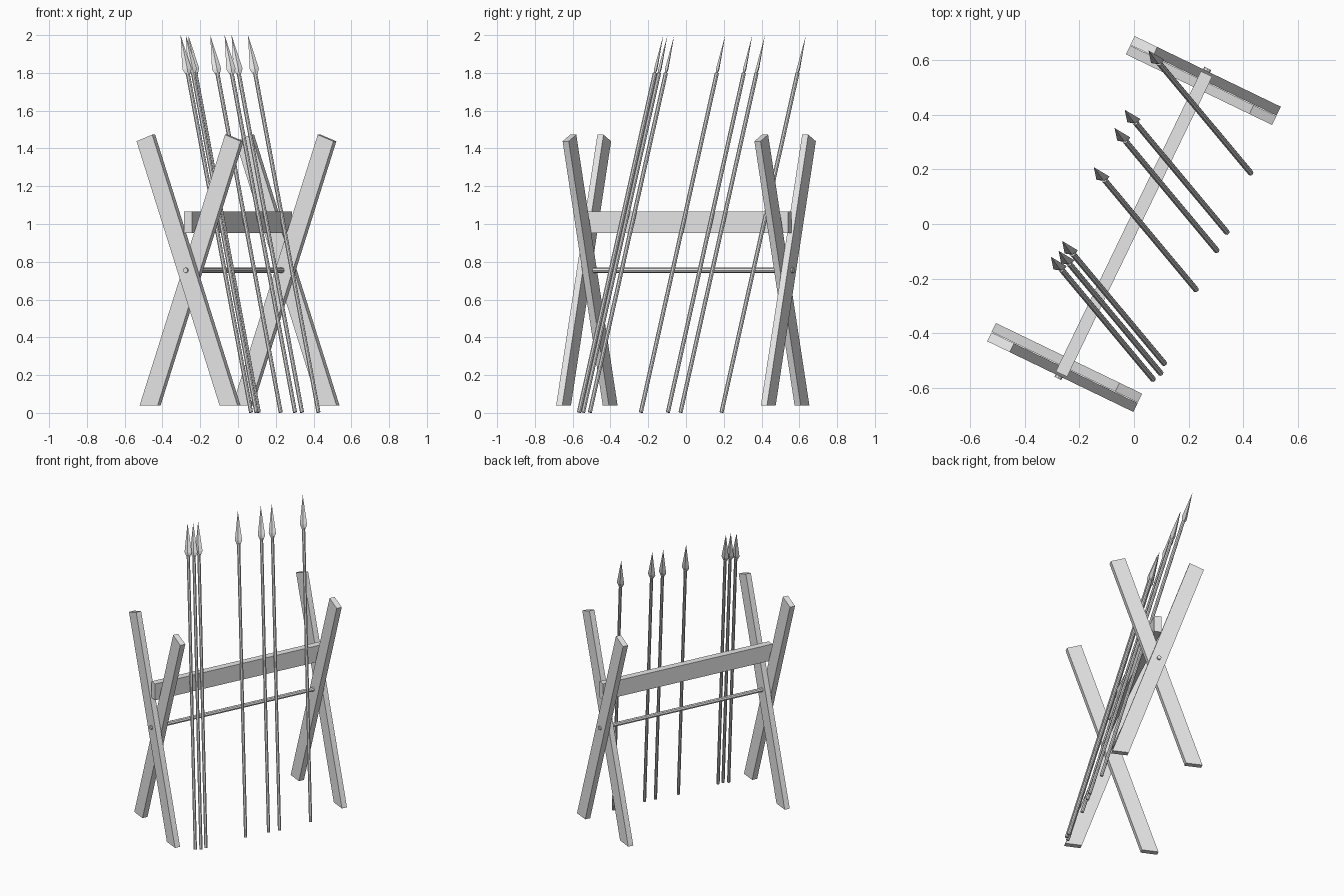
import bpy, bmesh, math
from mathutils import Matrix, Vector

if "Cube" in bpy.data.objects:
    bpy.data.objects.remove(bpy.data.objects["Cube"])

grey = bpy.data.materials.new("plain_grey")
grey.use_nodes = True
grey.diffuse_color = (0.8, 0.8, 0.8, 1)
grey.node_tree.nodes["Principled BSDF"].inputs["Base Color"].default_value = (0.8, 0.8, 0.8, 1)

# The rack stands turned: local x runs across its trestles, local y along the beam
TURN = Matrix.Rotation(math.radians(-25.8), 4, "Z")


def finish(name, bm, matrix):
    bmesh.ops.recalc_face_normals(bm, faces=bm.faces)
    mesh = bpy.data.meshes.new(name)
    bm.to_mesh(mesh)
    bm.free()
    mesh.materials.append(grey)
    obj = bpy.data.objects.new(name, mesh)
    obj.matrix_world = matrix
    bpy.context.collection.objects.link(obj)
    return obj


def plank(name, profile, y0, y1):
    """Extrude an (x, z) profile from y0 to y1."""
    bm = bmesh.new()
    face = bm.faces.new([bm.verts.new((x, y0, z)) for x, z in profile])
    out = bmesh.ops.extrude_face_region(bm, geom=[face])
    verts = [g for g in out["geom"] if isinstance(g, bmesh.types.BMVert)]
    bmesh.ops.translate(bm, verts=verts, vec=(0, y1 - y0, 0))
    return finish(name, bm, TURN)


def cone(bm, sides, r0, r1, start, end, matrix=Matrix()):
    """Add a cone or cylinder along z from start to end."""
    place = Matrix.Translation((0, 0, (start + end) / 2))
    bmesh.ops.create_cone(bm, cap_ends=True, segments=sides, radius1=r0, radius2=r1,
                          depth=end - start, matrix=matrix @ place)


# Crossed legs: flat feet, tops cut square, one leg outside the other at each end
LEG = [(0.191, 0.04), (0.297, 0.04), (-0.205, 1.473), (-0.297, 1.438)]
for end, sy in (("front", -1), ("back", 1)):
    for layer, sx, inner in (("outer", 1, 0.584), ("inner", -1, 0.546)):
        plank(f"{end}_{layer}_leg", [(sx * x, z) for x, z in LEG],
              sy * inner, sy * (inner + 0.036))

# Beam resting in the crossings
plank("top_beam", [(-0.023, 0.952), (0.023, 0.952), (0.023, 1.065), (-0.023, 1.065)], -0.61, 0.61)

# Rod through the crossings
bm = bmesh.new()
cone(bm, 8, 0.014, 0.014, -0.63, 0.63)
finish("tie_rod", bm, TURN @ Matrix.Translation((-0.005, 0, 0.755)) @ Matrix.Rotation(math.pi / 2, 4, "X"))

# Spears leaning on the beam, all parallel, given by tip position
LEAN = Vector((-0.373, 0.447, 1.997))
LENGTH = LEAN.length
axis = LEAN.normalized()
wide = Vector((math.cos(0.2), math.sin(0.2), 0))
wide = (wide - axis * wide.dot(axis)).normalized()
thin = axis.cross(wide)
BASIS = Matrix((wide, thin, axis)).transposed().to_4x4()
RADIUS, HALF_WIDTH = 0.011, 0.025
SHOULDER, NECK = LENGTH - 0.187, LENGTH - 0.218
TIPS = [(0.053, 0.635), (-0.034, 0.418), (-0.071, 0.351), (-0.147, 0.208),
        (-0.263, -0.062), (-0.276, -0.098), (-0.304, -0.12)]

for i, (x, y) in enumerate(TIPS, 1):
    matrix = Matrix.Translation(Vector((x, y, 2)) - LEAN) @ BASIS
    bm = bmesh.new()
    cone(bm, 8, RADIUS, RADIUS, 0, NECK + 0.01)
    finish(f"spear_shaft_{i}", bm, matrix)
    # Flat diamond blade with a short tapered neck
    bm = bmesh.new()
    flat = Matrix.Diagonal((1, 0.36, 1, 1))
    cone(bm, 4, HALF_WIDTH, 0, SHOULDER, LENGTH, flat)
    cone(bm, 4, RADIUS, HALF_WIDTH, NECK, SHOULDER, flat)
    bmesh.ops.remove_doubles(bm, verts=bm.verts, dist=0.0005)
    finish(f"spear_head_{i}", bm, matrix)
